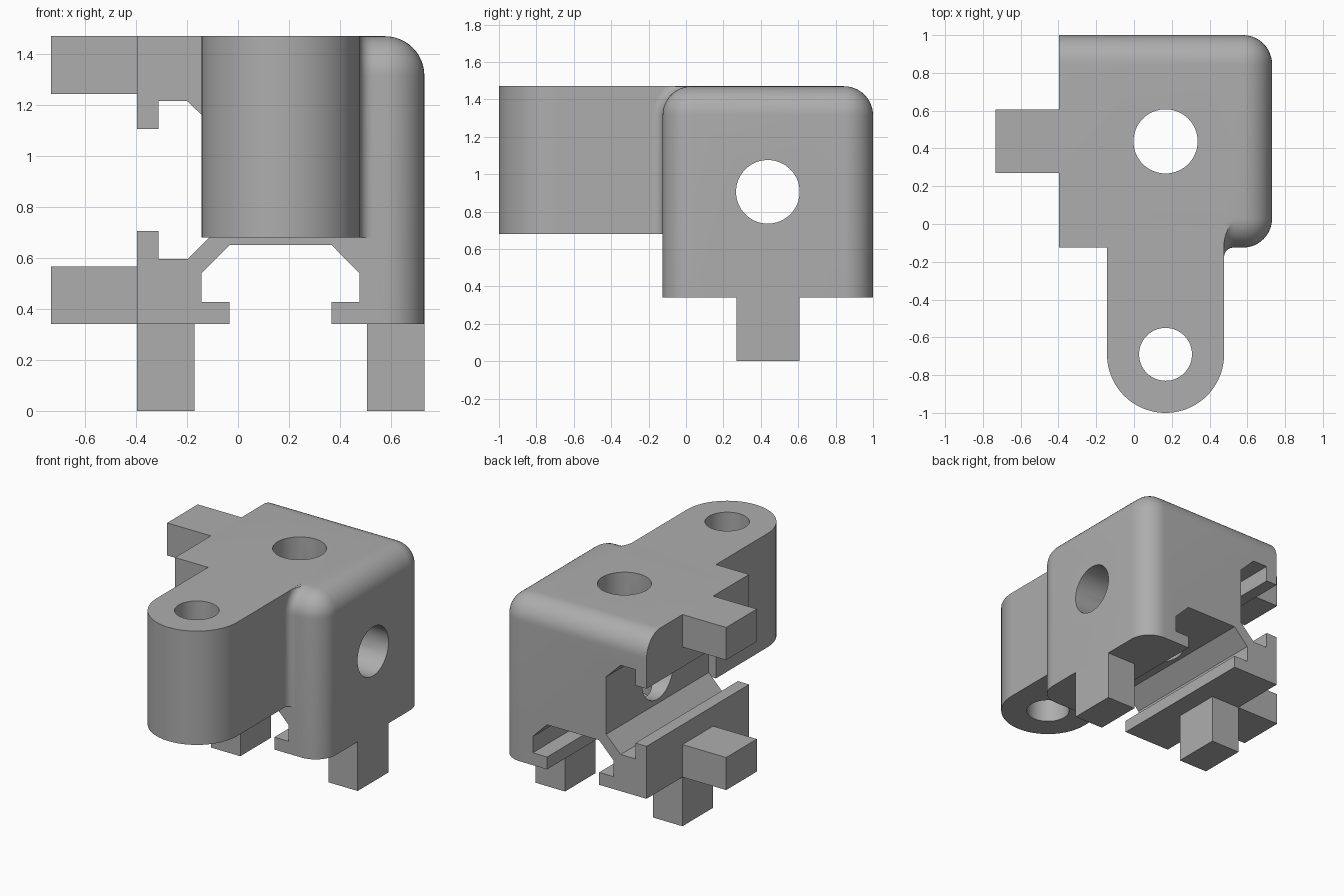
import bpy, bmesh
from math import sin, cos, pi
from mathutils import Matrix, Vector

cube = bpy.data.objects.get("Cube")
if cube:
    bpy.data.objects.remove(cube)

grey = bpy.data.materials.new("plain_grey")
grey.use_nodes = True
GREY = (0.42, 0.42, 0.42, 1)
grey.diffuse_color = GREY
grey.node_tree.nodes["Principled BSDF"].inputs["Base Color"].default_value = GREY

# Main dimensions
X0, X1 = -0.397, 0.731
Y0, Y1 = -0.125, 1.0
Z0, Z1 = 0.341, 1.47
CX, CY, CZ = (X0 + X1) / 2, (Y0 + Y1) / 2, (Z0 + Z1) / 2
ROUND = 0.155
LUG_R, LUG_Y, LUG_Z = 0.31, -0.69, 0.68


def finish(bm, name):
    bmesh.ops.recalc_face_normals(bm, faces=bm.faces)
    mesh = bpy.data.meshes.new(name)
    bm.to_mesh(mesh)
    bm.free()
    mesh.materials.append(grey)
    ob = bpy.data.objects.new(name, mesh)
    bpy.context.collection.objects.link(ob)
    return ob


def box_bm(lo, hi):
    bm = bmesh.new()
    bmesh.ops.create_cube(bm, size=1)
    lo, hi = Vector(lo), Vector(hi)
    for v in bm.verts:
        v.co = (lo + hi) / 2 + v.co * (hi - lo)
    return bm


def box(name, lo, hi):
    return finish(box_bm(lo, hi), name)


def prism(name, points, depth):
    """Extrude a closed 3D outline along a vector."""
    bm = bmesh.new()
    face = bm.faces.new([bm.verts.new(p) for p in points])
    ext = bmesh.ops.extrude_face_region(bm, geom=[face], use_keep_orig=True)
    moved = [g for g in ext["geom"] if isinstance(g, bmesh.types.BMVert)]
    bmesh.ops.translate(bm, verts=moved, vec=depth)
    return finish(bm, name)


def rod(name, radius, length, centre, axis):
    bm = bmesh.new()
    turn = Matrix.Rotation(pi / 2, 4, "Y") if axis == "X" else Matrix()
    bmesh.ops.create_cone(bm, cap_ends=True, segments=64, radius1=radius, radius2=radius,
                          depth=length, matrix=Matrix.Translation(centre) @ turn)
    return finish(bm, name)


def boolean(ob, tool, operation="DIFFERENCE"):
    mod = ob.modifiers.new("join_or_cut", "BOOLEAN")
    mod.object, mod.operation, mod.solver = tool, operation, "EXACT"
    bpy.context.view_layer.objects.active = ob
    bpy.ops.object.modifier_apply(modifier=mod.name)
    bpy.data.objects.remove(tool)


def smooth(ob):
    bpy.ops.object.select_all(action="DESELECT")
    ob.select_set(True)
    bpy.context.view_layer.objects.active = ob
    bpy.ops.object.shade_smooth_by_angle(angle=0.5)


# Body: block rounded on every edge away from the two slotted sides
bm = box_bm((X0, Y0, Z0), (X1, Y1, Z1))
edges = []
for e in bm.edges:
    mid = (e.verts[0].co + e.verts[1].co) / 2
    if mid.x > X0 + 0.01 and mid.z > Z0 + 0.01:
        edges.append(e)
bmesh.ops.bevel(bm, geom=edges, offset=ROUND, segments=12, profile=0.5, affect="EDGES")
body = finish(bm, "body")

# Square front top edge beside and behind the lug
boolean(body, box("front_shoulder", (X0, Y0, Z1 - 0.2), (CX + LUG_R, 0.08, Z1)), "UNION")

# Stepped slots: half profile as (half width, depth), mirrored about the centre
half = [(0.2, -0.1), (0.2, 0.086), (0.31, 0.086), (0.31, 0.199), (0.2, 0.31)]
slot = half + [(-w, d) for w, d in reversed(half)]
run = (0, Y1 - Y0 + 0.4, 0)
boolean(body, prism("side_slot", [(X0 + d, Y0 - 0.2, CZ + w) for w, d in slot], run))
boolean(body, prism("bottom_slot", [(CX + w, Y0 - 0.2, Z0 + d) for w, d in slot], run))

# Round holes into the slots
boolean(body, rod("top_hole", 0.17, 1.2, (CX, CY, 1.1), "Z"))
boolean(body, rod("side_hole", 0.17, 1.2, (0.4, CY, CZ), "X"))
smooth(body)

# Round-ended lug at the front
outline = [(CX + LUG_R, Y0, LUG_Z)]
for i in range(49):
    a = -pi * i / 48
    outline.append((CX + LUG_R * cos(a), LUG_Y + LUG_R * sin(a), LUG_Z))
outline.append((CX - LUG_R, Y0, LUG_Z))
lug = prism("hinge_lug", outline, (0, 0, Z1 - LUG_Z))
boolean(lug, rod("lug_hole", 0.14, 2, (CX, LUG_Y, 1.1), "Z"))
smooth(lug)

# Concave fillet between lug and body, following the rounded front edge
F = 0.05
side = CX + LUG_R
section = [(side, -0.01), (side, F)]
for i in range(1, 9):
    a = pi + pi / 2 * i / 8
    section.append((side + F + F * cos(a), F + F * sin(a)))
section.append((side + F, -0.01))
path = [(Y0, LUG_Z, pi)]
for i in range(13):
    a = pi - pi / 2 * i / 12
    path.append((Y0 + ROUND + ROUND * cos(a), Z1 - ROUND + ROUND * sin(a), a))
bm = bmesh.new()
rings = []
for y, z, a in path:
    rings.append([bm.verts.new((x, y + n * cos(a), z + n * sin(a))) for x, n in section])
for r, s in zip(rings, rings[1:]):
    for i in range(len(section)):
        j = (i + 1) % len(section)
        bm.faces.new((r[i], r[j], s[j], s[i]))
bm.faces.new(rings[0])
bm.faces.new(rings[-1])
cut = bmesh.ops.bisect_plane(bm, geom=bm.verts[:] + bm.edges[:] + bm.faces[:],
                             plane_co=(0, 0, Z1 - 0.0005), plane_no=(0, 0, 1), clear_outer=True)
bmesh.ops.holes_fill(bm, edges=[e for e in bm.edges if e.is_boundary])
smooth(finish(bm, "lug_fillet"))

# Locating tabs on the slotted side and underneath
T, W = 0.226, 0.168
for name, z in (("side_tab_lower", Z0), ("side_tab_upper", Z1 - T)):
    box(name, (-0.733, CY - W, z), (X0, CY + W, z + T))
for name, x in (("bottom_tab_right", X0), ("bottom_tab_left", X1 - T)):
    box(name, (x, CY - W, 0), (x + T, CY + W, Z0))
